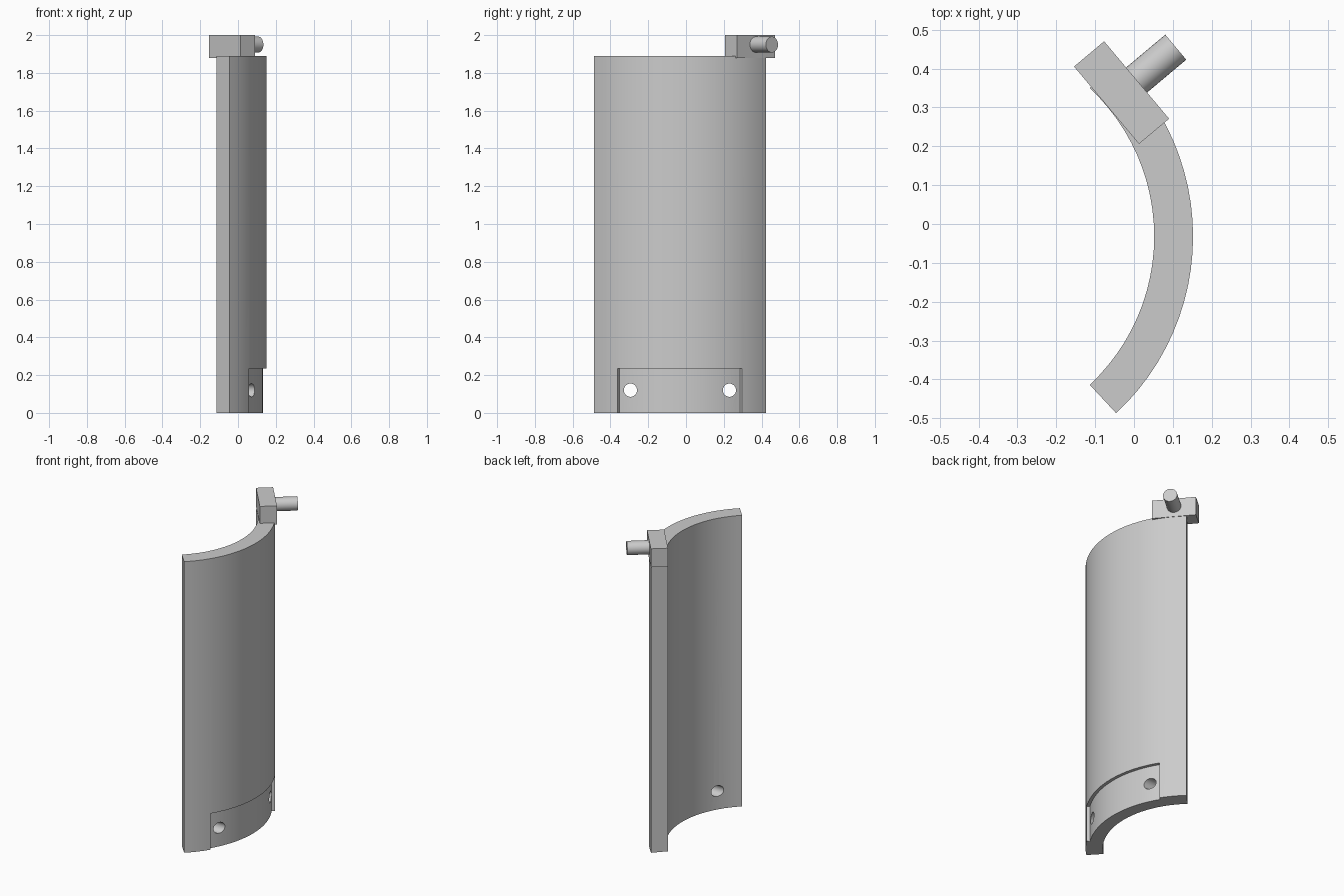
import bpy, bmesh
from math import radians, cos, sin, pi
from mathutils import Matrix, Vector

default = bpy.data.objects.get("Cube")
if default:
    bpy.data.objects.remove(default, do_unlink=True)

AXIS = Vector((-0.47, -0.032, 0))   # centre of curvature of the shell
OUTER, INNER = 0.622, 0.522

grey = bpy.data.materials.new("plain_grey")
grey.use_nodes = True
colour = (0.6, 0.6, 0.6, 1)
grey.diffuse_color = colour
grey.node_tree.nodes["Principled BSDF"].inputs["Base Color"].default_value = colour


def make_object(name, bm):
    bmesh.ops.recalc_face_normals(bm, faces=bm.faces)
    mesh = bpy.data.meshes.new(name)
    bm.to_mesh(mesh)
    bm.free()
    mesh.materials.append(grey)
    obj = bpy.data.objects.new(name, mesh)
    bpy.context.collection.objects.link(obj)
    return obj


def arc_wall(name, r_in, r_out, half_angle, z0, z1, steps=24):
    """Ring sector around AXIS, extruded upward."""
    angles = [radians(half_angle * (2 * i / steps - 1)) for i in range(steps + 1)]
    outline = [(r_out, a) for a in angles] + [(r_in, a) for a in reversed(angles)]
    bm = bmesh.new()
    verts = [bm.verts.new(AXIS + Vector((r * cos(a), r * sin(a), z0))) for r, a in outline]
    face = bm.faces.new(verts)
    top = bmesh.ops.extrude_face_region(bm, geom=[face])["geom"]
    bmesh.ops.translate(bm, vec=(0, 0, z1 - z0),
                        verts=[v for v in top if isinstance(v, bmesh.types.BMVert)])
    return make_object(name, bm)


def rod(name, centre, radius, length, heading):
    """Horizontal cylinder pointing along a compass heading."""
    bm = bmesh.new()
    place = (Matrix.Translation(centre) @ Matrix.Rotation(heading, 4, 'Z')
             @ Matrix.Rotation(pi / 2, 4, 'Y'))
    bmesh.ops.create_cone(bm, cap_ends=True, segments=32, radius1=radius,
                          radius2=radius, depth=length, matrix=place)
    return make_object(name, bm)


def select_only(obj):
    bpy.ops.object.select_all(action='DESELECT')
    obj.select_set(True)
    bpy.context.view_layer.objects.active = obj


def cut(target, cutter):
    mod = target.modifiers.new("cut", 'BOOLEAN')
    mod.operation = 'DIFFERENCE'
    mod.solver = 'EXACT'
    mod.object = cutter
    select_only(target)
    bpy.ops.object.modifier_apply(modifier=mod.name)
    bpy.data.objects.remove(cutter, do_unlink=True)


# Curved shell with a shallow recess and two straight through holes
shell = arc_wall("curved_shell", INNER, OUTER, 47, 0, 1.89)
cut(shell, arc_wall("recess_cutter", 0.602, 0.7, 32, -0.1, 0.235))
for side in (-1, 1):
    cut(shell, rod("hole_cutter", (0.05, AXIS.y + side * 0.262, 0.12), 0.035, 0.7, 0))

# Block on the rear top corner, turned to follow the shell
heading = radians(40)
block_centre = Vector((-0.032, 0.338, 1.94))
bm = bmesh.new()
bmesh.ops.create_cube(bm, size=1, matrix=Matrix.Translation(block_centre)
                      @ Matrix.Rotation(heading, 4, 'Z')
                      @ Matrix.Diagonal((0.101, 0.26, 0.12, 1)))
block = make_object("top_block", bm)

# Pin standing out from the block
outward = Vector((cos(heading), sin(heading), 0))
pin = rod("side_pin", block_centre + outward * 0.106 + Vector((0, 0, 0.01)),
          0.042, 0.152, heading)

for obj in (shell, pin):
    select_only(obj)
    bpy.ops.object.shade_smooth_by_angle(angle=radians(30))
